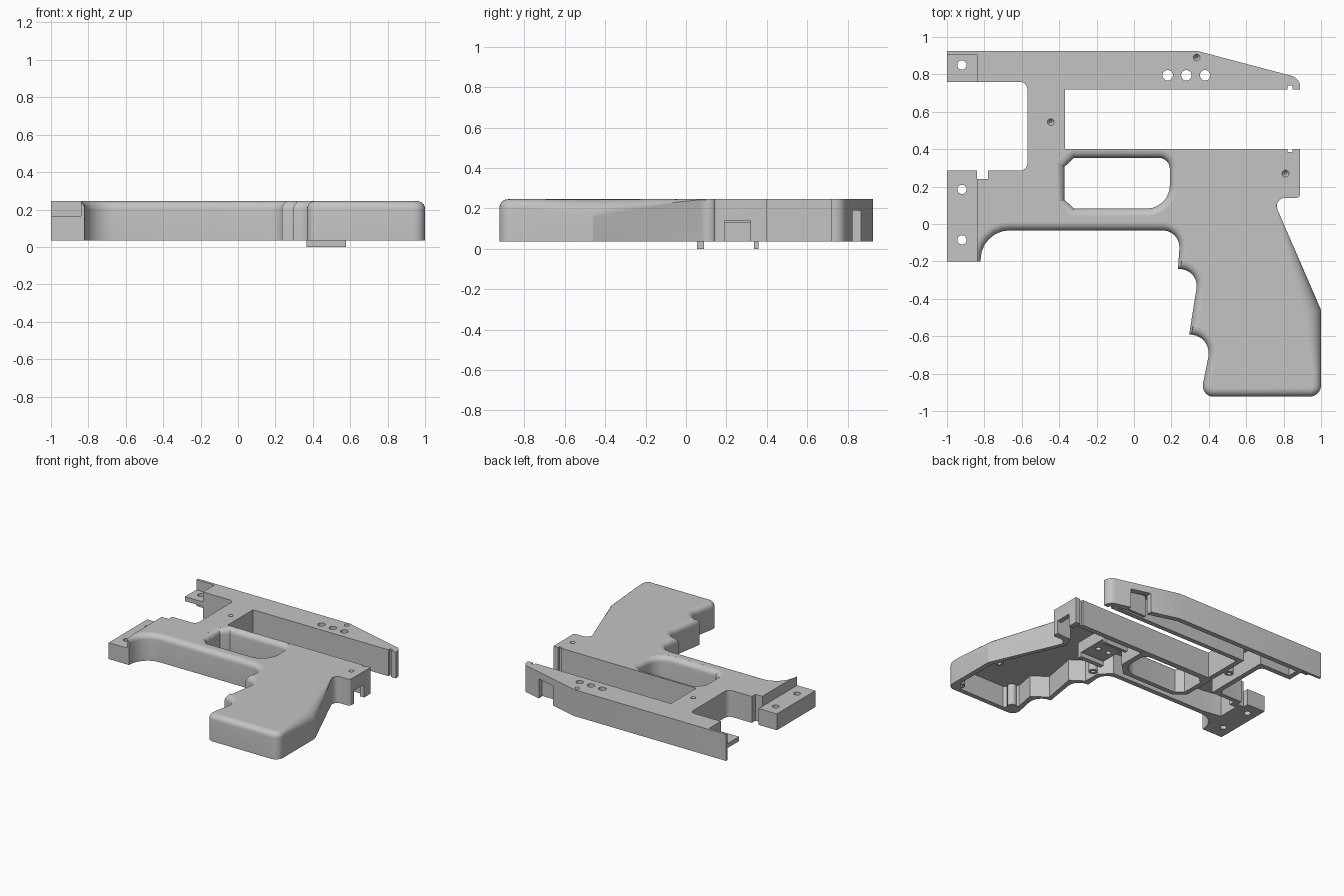
import bpy, bmesh, math
from mathutils import Vector

cube = bpy.data.objects.get("Cube")
if cube:
    bpy.data.objects.remove(cube, do_unlink=True)

BASE, TOP, ROOF = 0.035, 0.245, 0.207

grey = bpy.data.materials.new("plain grey")
grey.use_nodes = True
grey.diffuse_color = (0.55, 0.55, 0.55, 1)
grey.node_tree.nodes["Principled BSDF"].inputs["Base Color"].default_value = grey.diffuse_color


def rounded(corners, n=6):
    """Polygon from (x, y[, radius]) corners, with filleted corners."""
    pts = []
    for i, c in enumerate(corners):
        p = Vector(c[:2])
        if len(c) < 3:
            pts.append(p)
            continue
        a = (Vector(corners[i - 1][:2]) - p).normalized()
        b = (Vector(corners[(i + 1) % len(corners)][:2]) - p).normalized()
        half = a.angle(b) / 2
        mid = p + (a + b).normalized() * c[2] / math.sin(half)
        reach = c[2] / math.tan(half)
        u, v = p + a * reach - mid, p + b * reach - mid
        turn = u.angle(v)
        for k in range(n + 1):
            t = k / n
            pts.append(mid + (u * math.sin((1 - t) * turn) + v * math.sin(t * turn)) / math.sin(turn))
    return pts


def grow(pts, d):
    """Offset a clockwise polygon outwards."""
    out = []
    for i, p in enumerate(pts):
        a = (p - pts[i - 1]).normalized()
        b = (pts[(i + 1) % len(pts)] - p).normalized()
        na, nb = Vector((-a.y, a.x)), Vector((-b.y, b.x))
        out.append(p + (na + nb) * d / (1 + na.dot(nb)))
    return out


def flat(pts, z):
    return [(p[0], p[1], z) for p in pts]


def loft(name, rings, bevel=None):
    """Skin rings of 3D points, cap both ends, optionally round some top edges."""
    bm = bmesh.new()
    loops = [[bm.verts.new(p) for p in ring] for ring in rings]
    for lo, hi in zip(loops, loops[1:]):
        for i in range(len(lo)):
            bm.faces.new((lo[i - 1], lo[i], hi[i], hi[i - 1]))
    bm.faces.new(loops[0])
    bm.faces.new(loops[-1])
    bmesh.ops.recalc_face_normals(bm, faces=bm.faces)
    if bevel:
        top = set(loops[-1])
        edges = [e for e in bm.edges if set(e.verts) <= top
                 and bevel((e.verts[0].co + e.verts[1].co) / 2)]
        bmesh.ops.bevel(bm, geom=edges, offset=0.042, segments=6, profile=0.5,
                        affect='EDGES', clamp_overlap=False)
    me = bpy.data.meshes.new(name)
    bm.to_mesh(me)
    bm.free()
    me.materials.append(grey)
    ob = bpy.data.objects.new(name, me)
    bpy.context.collection.objects.link(ob)
    return ob


def prism(name, pts, z0, z1, bevel=None):
    return loft(name, [flat(pts, z0), flat(pts, z1)], bevel)


def box(name, x0, x1, y0, y1, z0, z1):
    return prism(name, [(x0, y0), (x0, y1), (x1, y1), (x1, y0)], z0, z1)


def circle(x, y, r, n=24):
    return [(x + r * math.cos(math.tau * k / n), y + r * math.sin(math.tau * k / n)) for k in range(n)]


def cut(ob, cutter):
    cutter.hide_render = True
    mod = ob.modifiers.new("cut", 'BOOLEAN')
    mod.operation, mod.solver, mod.object = 'DIFFERENCE', 'EXACT', cutter
    bpy.context.view_layer.objects.active = ob
    bpy.ops.object.modifier_apply(modifier=mod.name)
    bpy.data.objects.remove(cutter, do_unlink=True)


# Outer silhouette: upper rail, neck, grip with finger grooves, guard, front flange
outline = rounded([
    (-1, .925), (.34, .925), (.888, .78, .06), (.888, .718), (-.37, .718), (-.37, .4),
    (.888, .4), (.888, .14, .02), (.74, .14, .045), (1, -.46), (1, -.923, .06),
    (.365, -.923, .055), (.37, -.85), (.42, -.6, .1), (.295, -.59), (.35, -.245, .09),
    (.235, -.24), (.25, -.034, .09), (-.82, -.034, .155), (-.82, -.2), (-1, -.2),
    (-1, .285), (-.84, .285), (-.84, .24), (-.78, .24), (-.78, .285),
    (-.57, .285, .04), (-.57, .76, .04), (-1, .76)])
shell = prism("housing_shell", outline, BASE, TOP,
              lambda m: m.y < .125 and m.x > -.825 and not (m.x > .74 and m.y > -.4))

# Swelling fillet along the back of the grip, widest at the kink
stations = []
for p, n, r in [((.765, .1), (-.92, -.39), .012), ((1, -.46), (-.98, -.2), .09),
                ((1, -.88), (-1, 0), .03)]:
    p, n = Vector(p), Vector(n)
    section = [(-.03, TOP - r), (-.03, TOP + .03), (r, TOP + .03)]
    for k in range(9):
        a = k / 8 * math.pi / 2
        section.append((r - r * math.sin(a), TOP - r + r * math.cos(a)))
    stations.append([(*(p + n * d), z) for d, z in section])
cut(shell, loft("back_fillet_cutter", stations))

# Hollow underside, with filled corners at the butt of the grip
cavity = [(.85, .36), (.235, .36), (.235, .14), (.14, .045), (-.33, .045), (-.41, .115),
          (-.41, .755), (.79, .755), (.33, .885), (-.8, .885), (-.8, .8), (-.53, .8),
          (-.53, .25), (-.74, .25), (-.74, .2), (-.8, .2), (-.8, .03), (-.65, .005),
          (.2, .005), (.28, -.08), (.285, -.21), (.385, -.28), (.335, -.56), (.45, -.64),
          (.42, -.8), (.5, -.885), (.9, -.885), (.96, -.82), (.96, -.45), (.72, .1),
          (.76, .185), (.85, .185)]
cut(shell, prism("cavity_cutter", cavity, -.1, ROOF))

# Trigger opening with a rounded upper rim
opening = rounded([(-.372, .305), (-.32, .354), (.192, .354, .06), (.192, .082, .125),
                   (-.32, .082), (-.372, .13)])
rim = .041
rings = [flat(opening, -.1)]
for k in range(7):
    a = k / 6 * math.pi / 2 * .95
    rings.append(flat(grow(opening, rim * (1 - math.cos(a))), TOP - rim + rim * math.sin(a)))
rings.append([(x, y, .3) for x, y, z in rings[-1]])
cut(shell, loft("opening_cutter", rings))

# Stepped front mounts, end slot, rail notch and small grooves
for b in [(-1.1, -.84, -.3, .3, .165, .4), (-1.1, -.84, .7, .905, .165, .4),
          (-1.1, -.84, .7, .905, -.1, .13), (.8, .95, .19, .32, -.1, .138),
          (.565, .72, .76, .99, -.1, .19), (.822, .847, .7, .74, -.1, .4),
          (.822, .847, .385, .41, -.1, .4)]:
    cut(shell, box("step_cutter", *b))

# Wall behind the rail notch
box("notch_backing", .55, .725, .765, .785, BASE + .005, ROOF + .005)

# Through holes in the rail and the mounts
for x, y, r in [(.18, .795, .028), (.28, .795, .028), (.38, .795, .028),
                (-.92, .85, .025), (-.92, .185, .025), (-.92, -.085, .025)]:
    cut(shell, prism("hole_cutter", circle(x, y, r), -.1, .4))

# Shallow conical screw recesses on the upper face
screws = [(-.445, .545), (.335, .89), (.81, .27)]
for x, y in screws:
    cut(shell, loft("recess_cutter", [flat(circle(x, y, .005), TOP - .022),
                                      flat(circle(x, y, .018), TOP - .003),
                                      flat(circle(x, y, .018), TOP + .1)]))

# Screw bosses inside, each with a blind hole
for i, (x, y) in enumerate(screws[:1] + [(.455, -.84), (.935, -.85), (.925, -.42), (.33, -.07)]):
    wide, thin = circle(x, y, .034), circle(x, y, .016)
    loft(f"screw_boss_{i + 1}", [flat(wide, ROOF + .005 if i != 3 else .15), flat(wide, BASE),
                                 flat(thin, BASE), flat(thin, .12)])

# Switch block inside the shell, with two ribs below it
block = box("switch_block", .365, .577, .054, .359, BASE, .13)
for x in (.42, .515):
    cut(block, prism("block_hole_cutter", circle(x, .21, .02), -.1, .2))
box("block_front_rib", .365, .577, .054, .09, 0, BASE)
box("block_back_rib", .365, .577, .337, .359, 0, BASE)

# Smooth the rounded edges, keep the corners and level faces crisp
bpy.ops.object.select_all(action='DESELECT')
for ob in bpy.context.collection.objects:
    if ob.type == 'MESH' and grey.name in ob.data.materials:
        ob.select_set(True)
        bpy.context.view_layer.objects.active = ob
bpy.ops.object.shade_smooth_by_angle(angle=math.radians(20))
for face in shell.data.polygons:
    if abs(face.normal.z) > .999:
        face.use_smooth = False
